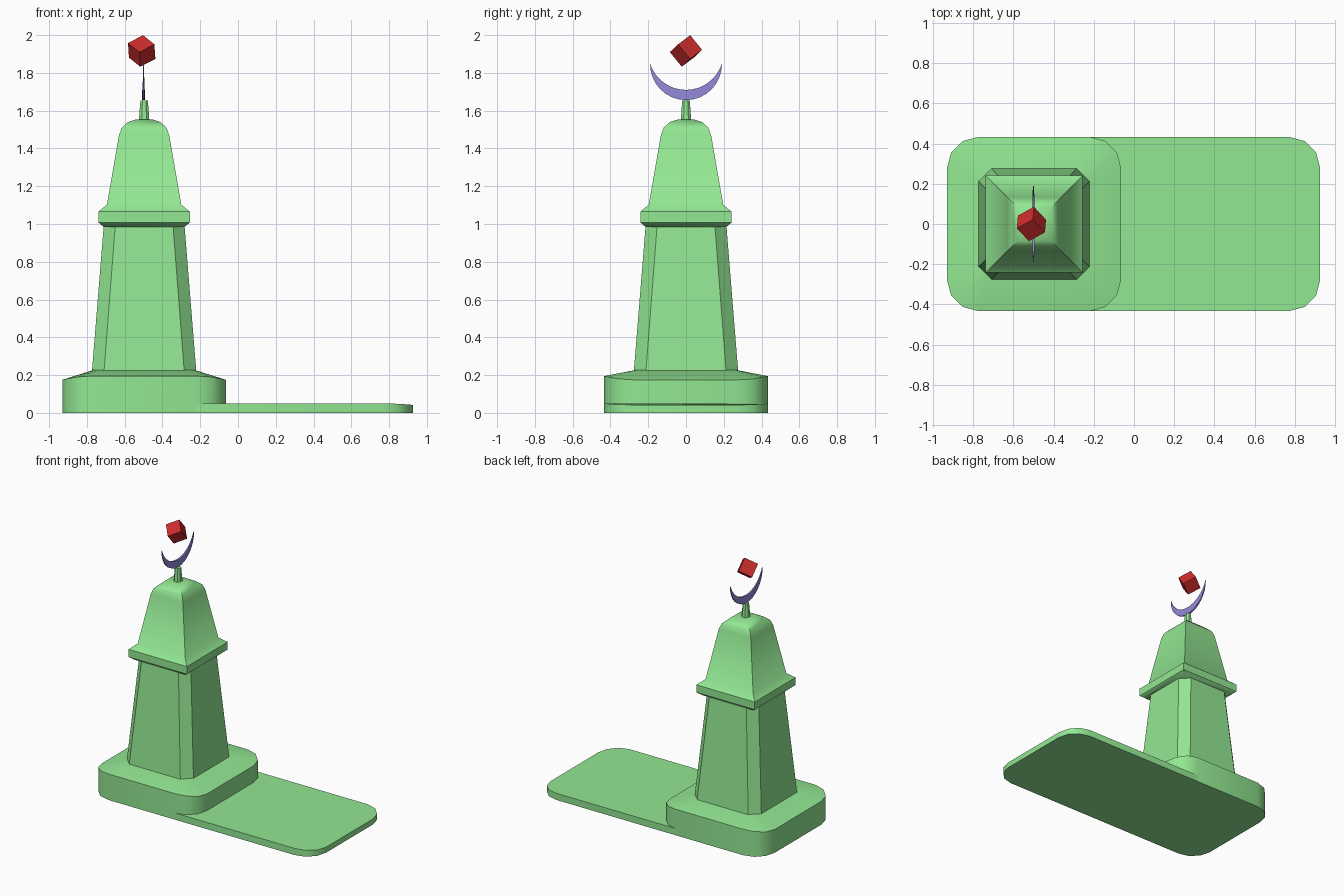
import bpy, bmesh, math
from mathutils import Vector, Matrix

if "Cube" in bpy.data.objects:
    bpy.data.objects.remove(bpy.data.objects["Cube"])

CX = -0.497  # tower axis


def material(name, rgb):
    m = bpy.data.materials.new(name)
    m.diffuse_color = (*rgb, 1)
    m.use_nodes = True
    m.node_tree.nodes["Principled BSDF"].inputs["Base Color"].default_value = m.diffuse_color
    return m


GREEN = material("green", (0.29, 0.80, 0.29))
PURPLE = material("purple", (0.29, 0.25, 0.70))
RED = material("red", (0.61, 0.026, 0.026))


def finish(name, bm, mat, angle=None):
    bmesh.ops.recalc_face_normals(bm, faces=bm.faces)
    me = bpy.data.meshes.new(name)
    bm.to_mesh(me)
    bm.free()
    me.materials.append(mat)
    ob = bpy.data.objects.new(name, me)
    bpy.context.collection.objects.link(ob)
    if angle:
        bpy.ops.object.select_all(action='DESELECT')
        ob.select_set(True)
        bpy.context.view_layer.objects.active = ob
        bpy.ops.object.shade_smooth_by_angle(angle=math.radians(angle))
    return ob


def loft(name, rings, mat, angle=None):
    bm = bmesh.new()
    loops = [[bm.verts.new(p) for p in r] for r in rings]
    n = len(loops[0])
    for a, b in zip(loops, loops[1:]):
        for i in range(n):
            j = (i + 1) % n
            bm.faces.new((a[i], a[j], b[j], b[i]))
    bm.faces.new(loops[0][::-1])
    bm.faces.new(loops[-1])
    return finish(name, bm, mat, angle)


def square(h, z):
    return [(CX + sx * h, sy * h, z) for sx, sy in ((-1, -1), (1, -1), (1, 1), (-1, 1))]


def octagon(h, k, z):
    # square of half width h whose flats have half width k
    return [(CX + x, y, z) for x, y in ((h, -k), (h, k), (k, h), (-k, h),
                                       (-h, k), (-h, -k), (-k, -h), (k, -h))]


def rounded(h, r, zx, zy, cx=CX):
    # rounded square; rim height runs from zx on the x sides to zy on the y sides
    pts = []
    for q in range(4):
        for i in range(4):
            a = math.radians(q * 90 + i * 30)
            c, s = math.cos(a), math.sin(a)
            sx = 1 if q in (0, 3) else -1
            sy = 1 if q < 2 else -1
            z = zx + (zy - zx) * s * s
            pts.append((cx + sx * (h - r) + r * c, sy * (h - r) + r * s, z))
    return pts


# ground slab, straight where it meets the plinth, rounded at the far end
def slab_ring(zside, zend):
    end = [p for p in rounded(0.433, 0.155, zend, zside, 0.493) if p[0] > 0.5]
    right = sorted(end, key=lambda p: p[1])
    return [(-0.22, -0.433, zside)] + right + [(-0.22, 0.433, zside)]


loft("ground_slab", [slab_ring(0, 0), slab_ring(0.05, 0.042)], GREEN, 35)

# plinth with sloping top
loft("plinth", [rounded(0.433, 0.155, 0, 0), rounded(0.433, 0.155, 0.175, 0.195),
                rounded(0.272, 0.058, 0.226, 0.226)], GREEN, 35)

# tapering shaft with chamfered corners
loft("tower_shaft", [octagon(0.276, 0.212, 0.222), octagon(0.214, 0.153, 0.99)], GREEN)

# cornice and roof
roof = [(0.212, 0.983), (0.242, 1.008), (0.242, 1.065), (0.197, 1.102),
        (0.133, 1.47), (0.118, 1.51), (0.085, 1.54), (0.045, 1.553)]
loft("tower_roof", [square(h, z) for h, z in roof], GREEN, 50)

# finial post
loft("finial_post", [octagon(0.028, 0.013, 1.545), octagon(0.02, 0.009, 1.653)], GREEN)

# crescent: thickest in the middle, tapering to the tips
bm = bmesh.new()
N = 16
rows = []
for i in range(N + 1):
    t = i / N * 2 - 1
    ao = t * math.radians(90)
    ai = t * math.radians(72)
    w = 0.007 - 0.005 * abs(t)
    outer = (0.19 * math.sin(ao), 1.846 - 0.19 * math.cos(ao))
    inner = (0.199 * math.sin(ai), 1.909 - 0.199 * math.cos(ai))
    rows.append([bm.verts.new((-0.5 + x, *p)) for x, p in
                 ((-w, outer), (w, outer), (w, inner), (-w, inner))])
for a, b in zip(rows, rows[1:]):
    for k in range(4):
        bm.faces.new((a[k], a[(k + 1) % 4], b[(k + 1) % 4], b[k]))
bm.faces.new(rows[0])
bm.faces.new(rows[-1])
finish("crescent", bm, PURPLE, 35)

# tilted cube floating above the crescent
a = Vector((-0.06, 0.064, 0.048)).normalized()
b = Vector((0.079, 0.045, 0.042))
b = (b - a * a.dot(b)).normalized()
rot = Matrix((a, b, a.cross(b))).transposed().to_4x4()
bm = bmesh.new()
bmesh.ops.create_cube(bm, size=0.1, matrix=Matrix.Translation((-0.51, 0, 1.916)) @ rot)
finish("floating_cube", bm, RED)
